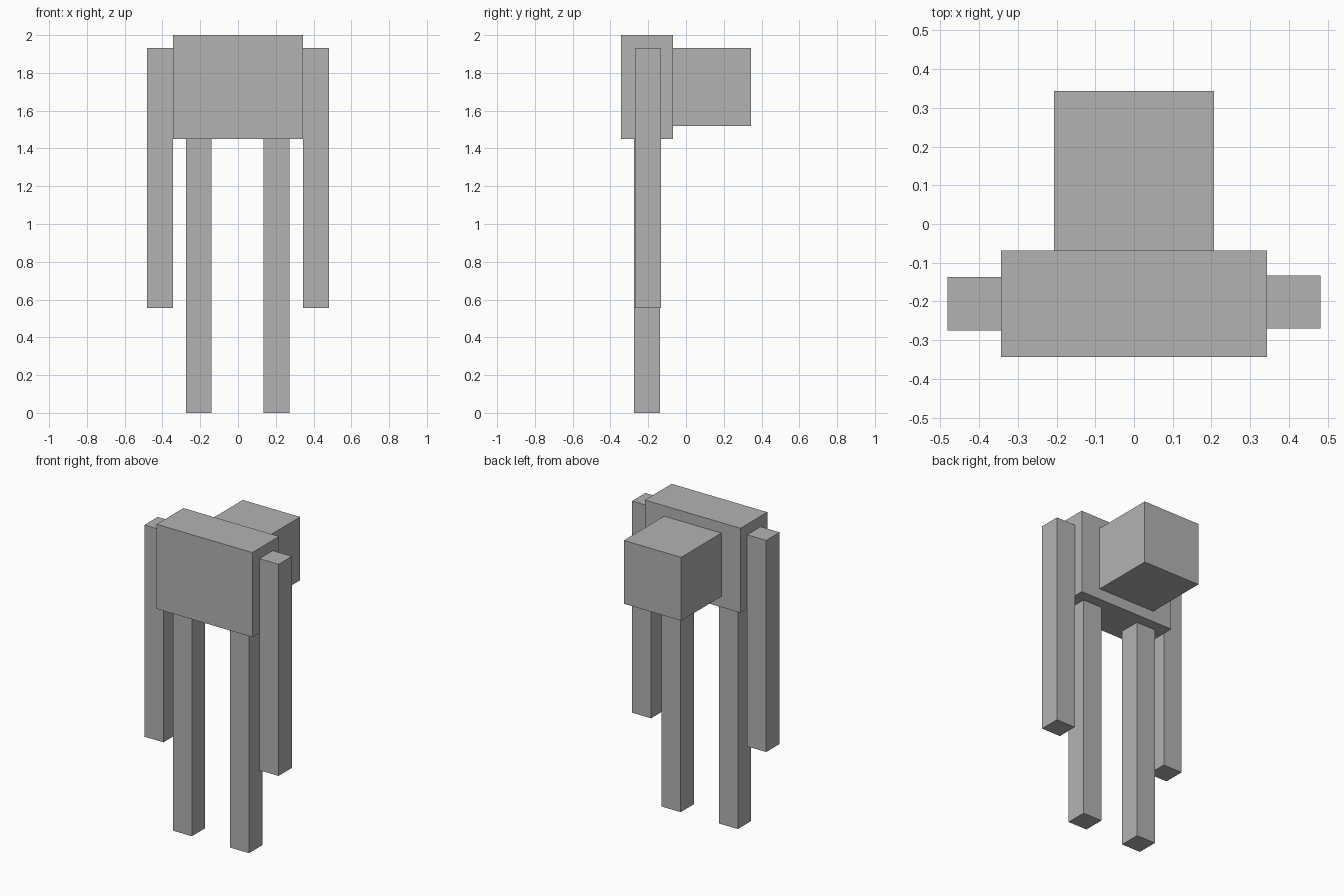
import bpy

cube = bpy.data.objects.get("Cube")
if cube:
    bpy.data.objects.remove(cube, do_unlink=True)

# One plain grey for every part
grey = bpy.data.materials.new("plain grey")
grey.use_nodes = True
colour = (0.45, 0.45, 0.45, 1)
grey.diffuse_color = colour
grey.node_tree.nodes["Principled BSDF"].inputs["Base Color"].default_value = colour


def box(name, x, y, z):
    """Flat-faced block spanning the given (low, high) ranges."""
    spans = (x, y, z)
    bpy.ops.mesh.primitive_cube_add(size=1, location=[(a + b) / 2 for a, b in spans])
    obj = bpy.context.object
    obj.name = name
    obj.scale = [b - a for a, b in spans]
    bpy.ops.object.transform_apply(location=False, rotation=False, scale=True)
    obj.data.materials.append(grey)
    return obj


# Torso slab and the head block behind it
box("torso", (-0.344, 0.344), (-0.344, -0.069), (1.45, 2.0))
box("head", (-0.206, 0.206), (-0.069, 0.344), (1.52, 1.932))

# Arms beside the torso, the left one set slightly further back
box("left_arm", (0.344, 0.481), (-0.27, -0.133), (0.556, 1.932))
box("right_arm", (-0.481, -0.344), (-0.275, -0.137), (0.556, 1.932))

# Legs below the torso
box("left_leg", (0.135, 0.272), (-0.275, -0.138), (0, 1.45))
box("right_leg", (-0.276, -0.139), (-0.275, -0.138), (0, 1.45))
